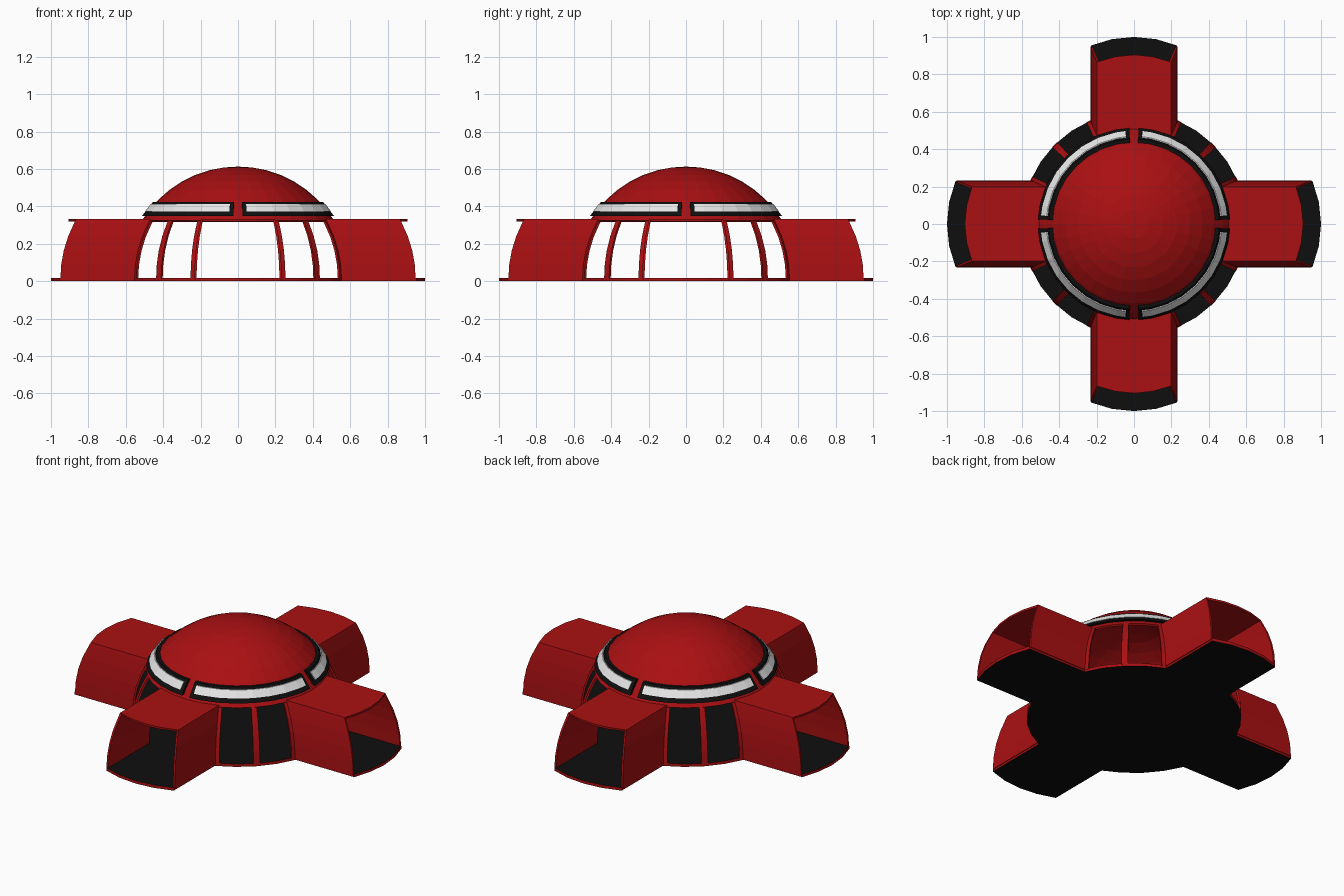
import bpy, bmesh
from math import sin, cos, radians
from mathutils import Matrix, Vector

if "Cube" in bpy.data.objects:
    bpy.data.objects.remove(bpy.data.objects["Cube"])

R = 0.595        # shell radius
BASE = 0.012     # height of the sphere centre
REACH = 0.4      # how far each arm is pulled out of the dome
STEP = 11.25     # facet angle
ROOF = 31.9      # elevation of the arm roofs


def material(name, rgb, rough=0.5):
    m = bpy.data.materials.new(name)
    m.use_nodes = True
    m.diffuse_color = (*rgb, 1)
    node = m.node_tree.nodes["Principled BSDF"]
    node.inputs["Base Color"].default_value = (*rgb, 1)
    node.inputs["Roughness"].default_value = rough
    return m


RED = material("red shell", (0.4, 0.005, 0.006))
BLACK = material("black", (0.0045, 0.0045, 0.0045))
WHITE = material("white", (0.8, 0.8, 0.8))


def ball(az, el, r=R):
    a, e = radians(az), radians(el)
    return Vector((r * cos(e) * cos(a), r * cos(e) * sin(a), BASE + r * sin(e)))


def turn(v, quarter):
    return Matrix.Rotation(radians(90 * quarter), 3, 'Z') @ v


def finish(name, bm, mats, thickness=0):
    bmesh.ops.remove_doubles(bm, verts=bm.verts, dist=0.0001)
    bmesh.ops.recalc_face_normals(bm, faces=bm.faces)
    me = bpy.data.meshes.new(name)
    bm.to_mesh(me)
    bm.free()
    for m in mats:
        me.materials.append(m)
    ob = bpy.data.objects.new(name, me)
    bpy.context.collection.objects.link(ob)
    if thickness:
        s = ob.modifiers.new("thickness", 'SOLIDIFY')
        s.thickness, s.offset, s.use_even_offset = thickness, 0, True
    return ob


def grid(bm, rows, closed=False):
    """Skin between rows of points; closed rows also get end caps."""
    vs = [[bm.verts.new(p) for p in row] for row in rows]
    n = len(rows[0])
    for a, b in zip(vs, vs[1:]):
        for i in range(n if closed else n - 1):
            j = (i + 1) % n
            bm.faces.new((a[i], b[i], b[j], a[j]))
    if closed:
        bm.faces.new(vs[0])
        bm.faces.new(vs[-1])


def span(lo, hi, step):
    """Both ends plus every multiple of step between them."""
    inner = [i * step for i in range(int(360 / step) + 1)]
    return [lo] + [v for v in inner if lo + 0.01 < v < hi - 0.01] + [hi]


# Upper dome
bm = bmesh.new()
grid(bm, [[ball(az, el) for az in span(0, 360, STEP)] for el in span(31.2, 90, 7.5)])
finish("dome", bm, [RED], 0.012)

# Floor: cross-shaped slab, black faces with a red rim
bm = bmesh.new()
outline = []
for q in range(4):
    for i in range(-2, 3):
        outline.append(turn(ball(i * STEP, 0, 0.6) + Vector((REACH, 0, 0)), q))
    for i in range(2, 7):
        outline.append(turn(ball(i * STEP, 0, 0.6), q))
rows = [[Vector((p.x, p.y, z)) for p in outline] for z in (0, 0.018)]
grid(bm, rows, closed=True)
for f in bm.faces:
    f.normal_update()
    f.material_index = 1 if abs(f.normal.z) > 0.5 else 0
finish("floor", bm, [RED, BLACK])

# Arms: curved walls and flat roof, open at both ends
side = span(0, ROOF, 7.5)
path = [(-2 * STEP, el) for el in side]
path += [(i * STEP, ROOF) for i in (-1, 0, 1)]
path += [(2 * STEP, el) for el in reversed(side)]
for q, name in enumerate(("left_arm", "back_arm", "right_arm", "front_arm")):
    bm = bmesh.new()
    inner = [turn(ball(*p), q) for p in path]
    outer = [turn(ball(*p) + Vector((REACH, 0, 0)), q) for p in path]
    grid(bm, [inner, outer])
    finish(name, bm, [RED], 0.012)

# Window posts: one between each pair of windows, one beside each arm wall
for name, ranges in (("window_pillars", [(43.2, 46.8)]),
                     ("window_frames", [(22.5, 25), (65, 67.5)])):
    bm = bmesh.new()
    for q in range(4):
        for lo, hi in ranges:
            grid(bm, [[turn(ball(az, el), q) for az in (lo, hi)] for el in span(0, 31.2, 7.5)])
    finish(name, bm, [RED], 0.012)


# Light band around the dome: black housings with white strips
def band(name, profile, margin, mat):
    bm = bmesh.new()
    for q in range(4):
        rows = []
        for az in span(margin, 90 - margin, STEP):
            a = radians(az)
            rows.append([turn(Vector((r * cos(a), r * sin(a), z)), q) for r, z in profile])
        grid(bm, rows, closed=True)
    finish(name, bm, [mat])


band("light_housings", [(0.48, 0.35), (0.513, 0.35), (0.455, 0.424), (0.42, 0.424)], 2.8, BLACK)
band("light_strips", [(0.49, 0.374), (0.499, 0.374), (0.469, 0.413), (0.46, 0.413)], 5.3, WHITE)
